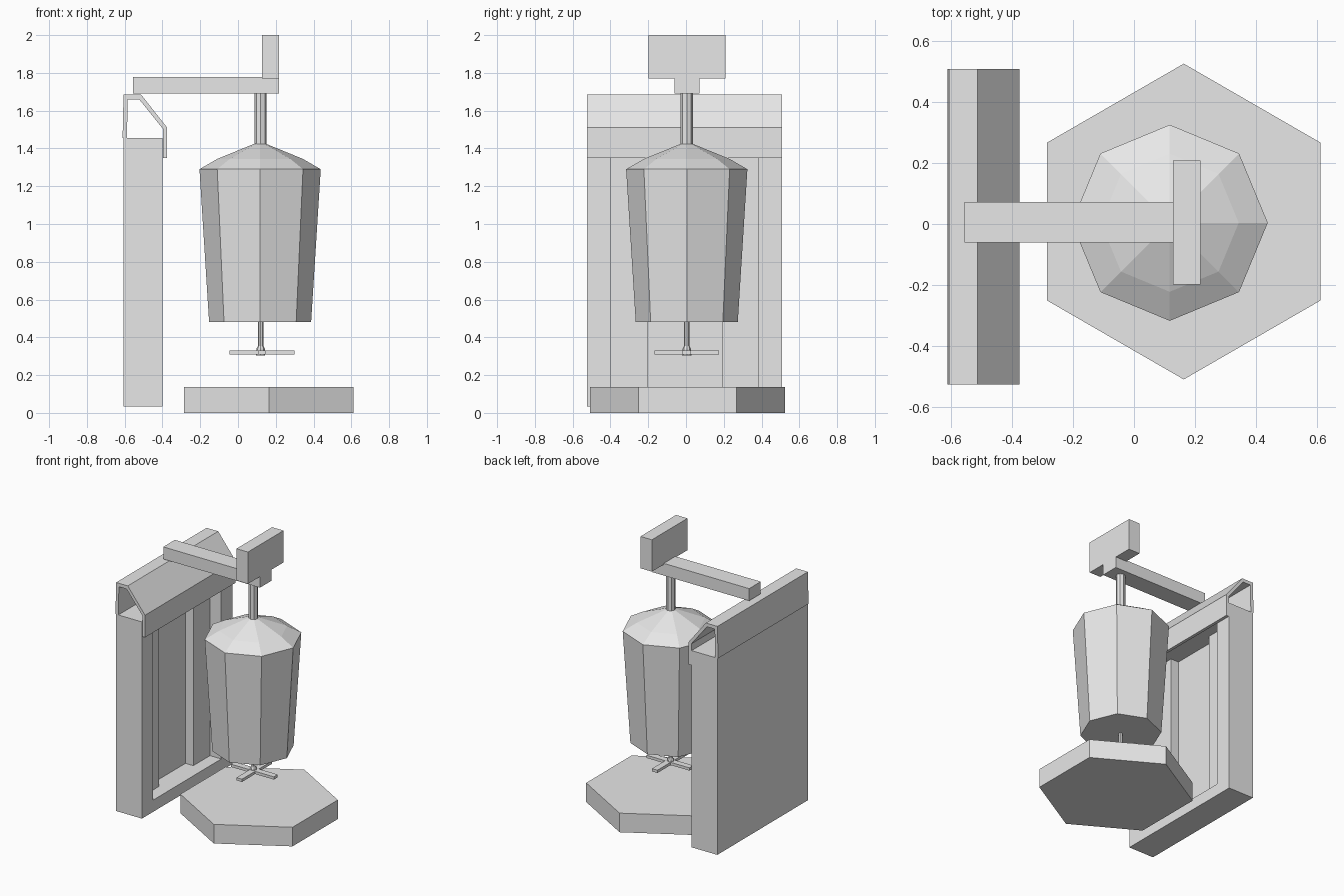
import bpy
import bmesh
import math
from mathutils import Vector

if "Cube" in bpy.data.objects:
    bpy.data.objects.remove(bpy.data.objects["Cube"])

grey = bpy.data.materials.new("plain grey")
grey.diffuse_color = (0.8, 0.8, 0.8, 1)
grey.use_nodes = True
grey.node_tree.nodes["Principled BSDF"].inputs["Base Color"].default_value = grey.diffuse_color


def finish(name, bm):
    bmesh.ops.recalc_face_normals(bm, faces=bm.faces)
    me = bpy.data.meshes.new(name)
    bm.to_mesh(me)
    bm.free()
    me.materials.append(grey)
    ob = bpy.data.objects.new(name, me)
    bpy.context.collection.objects.link(ob)
    return ob


def prism(name, points, direction):
    """Extrude a flat outline of 3D points along a direction."""
    bm = bmesh.new()
    face = bm.faces.new([bm.verts.new(p) for p in points])
    ext = bmesh.ops.extrude_face_region(bm, geom=[face], use_keep_orig=True)
    verts = [g for g in ext["geom"] if isinstance(g, bmesh.types.BMVert)]
    bmesh.ops.translate(bm, verts=verts, vec=Vector(direction))
    return finish(name, bm)


def box(name, x0, x1, y0, y1, z0, z1):
    pts = [(x0, y0, z0), (x1, y0, z0), (x1, y1, z0), (x0, y1, z0)]
    return prism(name, pts, (0, 0, z1 - z0))


def lathe(name, cx, cy, rings, sides, turn=0.0):
    """Stack of regular polygons given as (radius, z)."""
    bm = bmesh.new()
    loops = []
    for r, z in rings:
        angles = [turn + 2 * math.pi * i / sides for i in range(sides)]
        loops.append([bm.verts.new((cx + r * math.cos(a), cy + r * math.sin(a), z)) for a in angles])
    for a, b in zip(loops, loops[1:]):
        for i in range(sides):
            j = (i + 1) % sides
            bm.faces.new((a[i], a[j], b[j], b[i]))
    bm.faces.new(loops[0])
    bm.faces.new(loops[-1])
    return finish(name, bm)


Y0, Y1 = -0.525, 0.507
CX, CY = 0.117, 0.004

# Upright cabinet with a two-step recess on its inner side
cabinet = box("cabinet", -0.605, -0.40, Y0, Y1, 0.035, 1.455)
step = [(-0.30, -0.40), (-0.49, -0.40), (-0.49, -0.20), (-0.553, -0.20),
        (-0.553, 0.19), (-0.49, 0.19), (-0.49, 0.38), (-0.30, 0.38)]
cutter = prism("recess_cutter", [(x, y, 0.12) for x, y in step], (0, 0, 1.25))
cutter.hide_render = True
mod = cabinet.modifiers.new("recess", "BOOLEAN")
mod.operation = "DIFFERENCE"
mod.solver = "EXACT"
mod.object = cutter
bpy.context.view_layer.objects.active = cabinet
bpy.ops.object.modifier_apply(modifier=mod.name)
bpy.data.objects.remove(cutter)

# Thin folded cap along the cabinet top, open at both ends
fold = [(-0.611, 1.455), (-0.606, 1.685), (-0.513, 1.685), (-0.375, 1.51),
        (-0.375, 1.35), (-0.397, 1.35), (-0.397, 1.503), (-0.523, 1.66),
        (-0.584, 1.66), (-0.588, 1.455)]
prism("folded_cap", [(x, Y0, z) for x, z in fold], (0, Y1 - Y0, 0))

# Overhead arm and head block
box("arm", -0.555, 0.218, -0.06, 0.072, 1.69, 1.778)
box("head_block", 0.127, 0.218, -0.198, 0.208, 1.77, 2.0)

# Hanging drum and its shafts
lathe("drum", CX, CY, [(0.27, 0.48), (0.321, 1.29), (0.226, 1.345), (0.03, 1.425)], 8)
lathe("upper_shaft", CX + 0.003, CY, [(0.032, 1.40), (0.032, 1.70)], 8)
lathe("lower_shaft", CX + 0.003, CY, [(0.024, 0.305), (0.022, 0.34), (0.014, 0.355), (0.014, 0.49)], 8)

# Cross-shaped paddle, made as one outline
a, w = 0.172, 0.022
cross = [(a, -w), (a, w), (w, w), (w, a), (-w, a), (-w, w),
         (-a, w), (-a, -w), (-w, -w), (-w, -a), (w, -a), (w, -w)]
prism("paddle_cross", [(CX + 0.01 + x, CY + y, 0.31) for x, y in cross], (0, 0, 0.02))

# Six-sided base plate
lathe("base_plate", 0.163, 0.008, [(0.517, 0.0), (0.517, 0.138)], 6, math.pi / 6)
